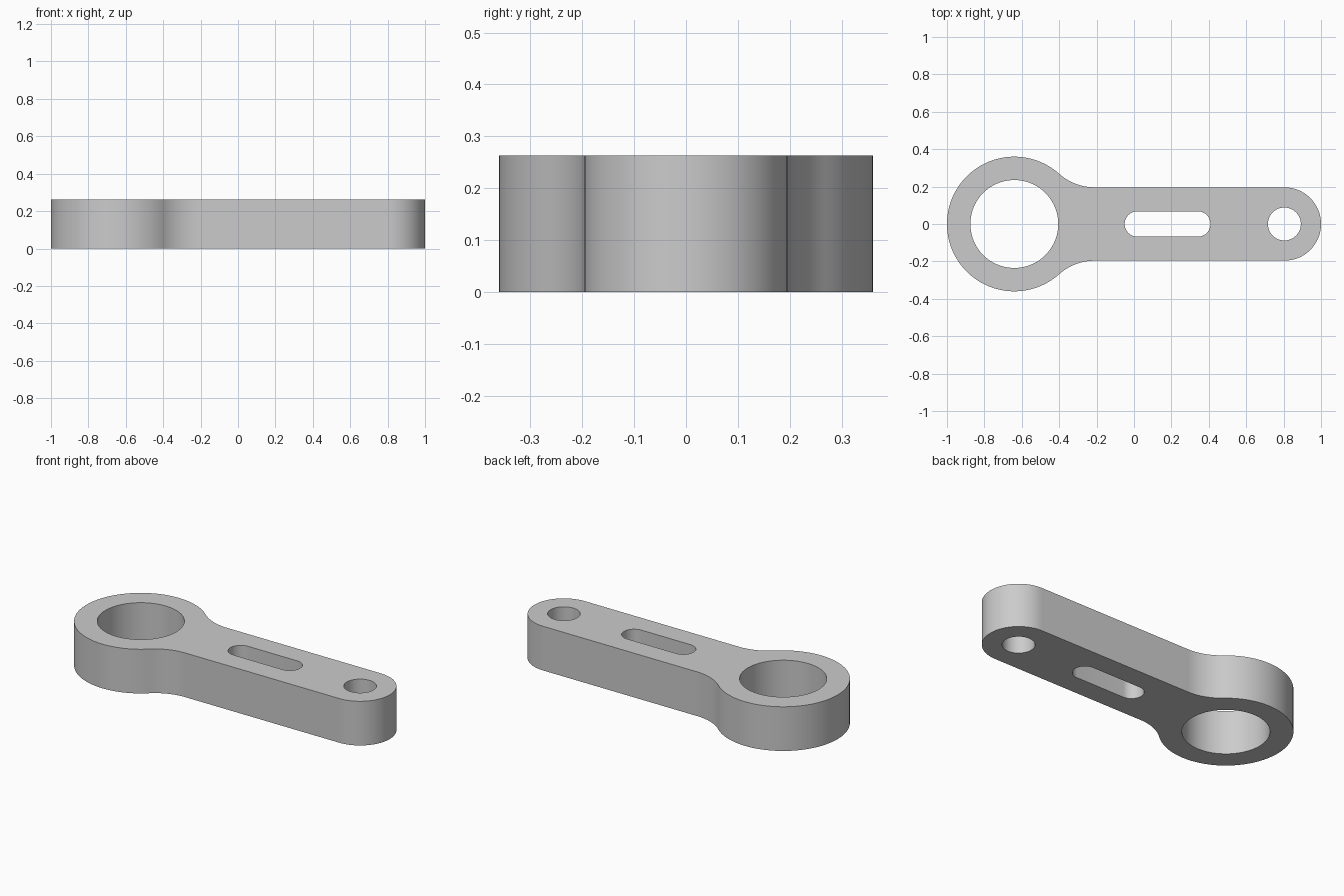
import bpy, bmesh
from math import pi, cos, sin, atan2, hypot

cube = bpy.data.objects.get("Cube")
if cube:
    bpy.data.objects.remove(cube, do_unlink=True)

HEIGHT = 0.263
RING_X, RING_R, BORE_R = -0.64, 0.36, 0.235
TIP_X, TIP_R, PIN_R = 0.804, 0.196, 0.088
SLOT_L, SLOT_R, SLOT_HALF = 0.018, 0.341, 0.068
FILLET_X = -0.21


def arc(cx, cy, r, start, end, steps):
    """Points along an arc, both ends included."""
    angles = [start + (end - start) * i / steps for i in range(steps + 1)]
    return [(cx + r * cos(a), cy + r * sin(a)) for a in angles]


# Fillet circle touching both the ring and the straight side of the arm
dx = FILLET_X - RING_X
fillet_r = (dx**2 + TIP_R**2 - RING_R**2) / (2 * (RING_R - TIP_R))
fillet_y = TIP_R + fillet_r
touch = atan2(fillet_y, dx)

# Upper half of the outline, from the tip to the far end of the ring
upper = arc(TIP_X, 0, TIP_R, 0, pi / 2, 24)
upper += arc(FILLET_X, fillet_y, fillet_r, -pi / 2, touch - pi, 16)
upper += arc(RING_X, 0, RING_R, touch, pi, 48)[1:]
outline = upper + [(x, -y) for x, y in upper[-2:0:-1]]

# Openings
bore = arc(RING_X, 0, BORE_R, 0, 2 * pi, 80)[:-1]
pin_hole = arc(TIP_X, 0, PIN_R, 0, 2 * pi, 48)[:-1]
slot = arc(SLOT_R, 0, SLOT_HALF, -pi / 2, pi / 2, 20)
slot += arc(SLOT_L, 0, SLOT_HALF, pi / 2, 3 * pi / 2, 20)

# Flat profile with openings, extruded to full height
profile = bpy.data.curves.new("lever_profile", "CURVE")
profile.dimensions = "2D"
profile.fill_mode = "BOTH"
profile.extrude = HEIGHT / 2
for loop in (outline, bore, pin_hole, slot):
    spline = profile.splines.new("POLY")
    spline.points.add(len(loop) - 1)
    for point, (x, y) in zip(spline.points, loop):
        point.co = (x, y, 0, 1)
    spline.use_cyclic_u = True

helper = bpy.data.objects.new("profile_helper", profile)
bpy.context.collection.objects.link(helper)
graph = bpy.context.evaluated_depsgraph_get()
mesh = bpy.data.meshes.new_from_object(helper.evaluated_get(graph))
bpy.data.objects.remove(helper, do_unlink=True)

# Weld the caps to the walls and stand the part on the ground
bm = bmesh.new()
bm.from_mesh(mesh)
bmesh.ops.remove_doubles(bm, verts=bm.verts, dist=0.0001)
bmesh.ops.recalc_face_normals(bm, faces=bm.faces)
bmesh.ops.translate(bm, verts=bm.verts, vec=(0, 0, HEIGHT / 2))
bm.to_mesh(mesh)
bm.free()

lever = bpy.data.objects.new("lever_arm", mesh)
bpy.context.collection.objects.link(lever)

# Plain grey metal
grey = bpy.data.materials.new("light_grey")
grey.use_nodes = True
grey.diffuse_color = (0.6, 0.6, 0.6, 1)
grey.node_tree.nodes["Principled BSDF"].inputs["Base Color"].default_value = grey.diffuse_color
mesh.materials.clear()
mesh.materials.append(grey)

bpy.ops.object.select_all(action="DESELECT")
lever.select_set(True)
bpy.context.view_layer.objects.active = lever
bpy.ops.object.shade_smooth_by_angle(angle=pi / 6)
